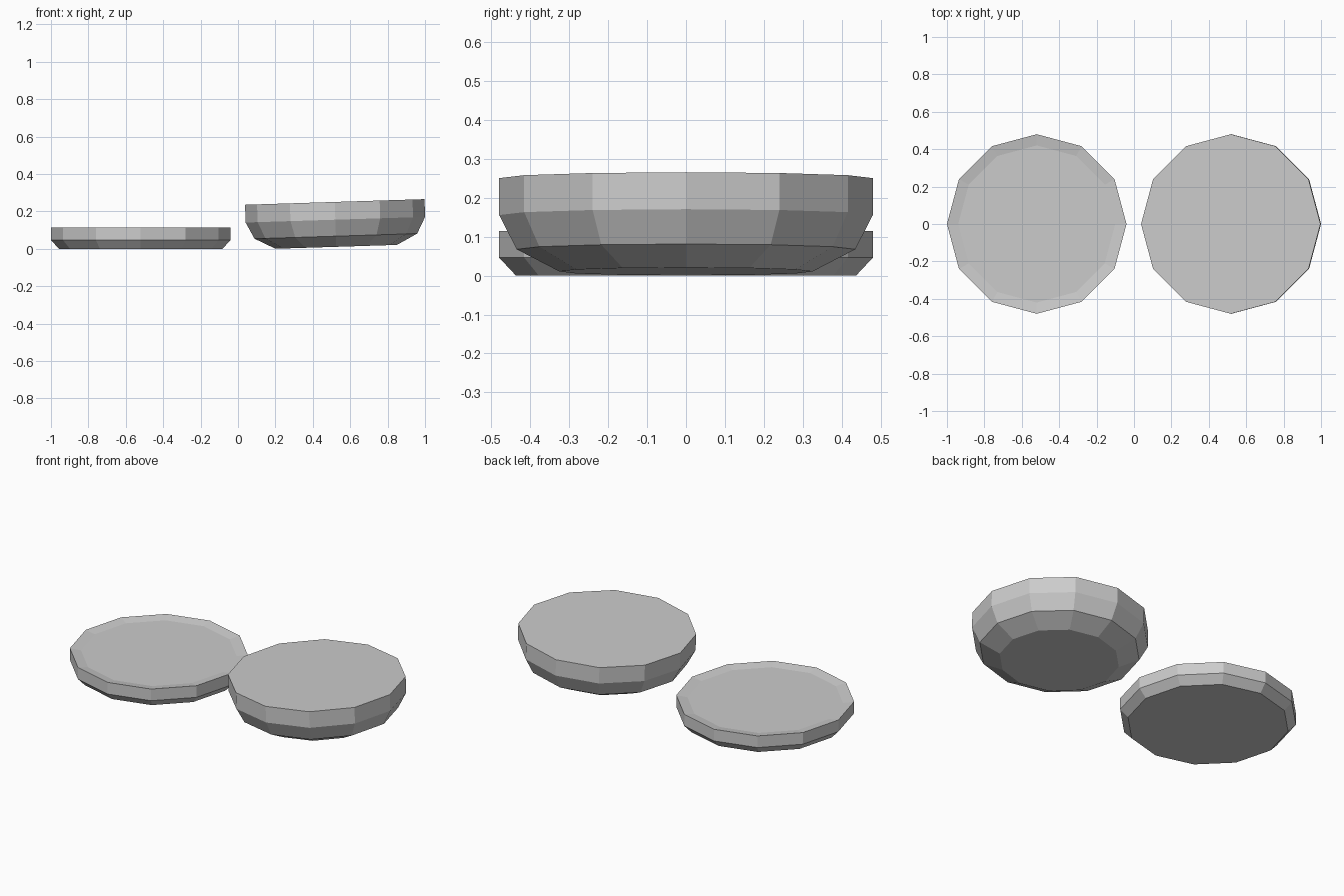
import bpy, bmesh, math

if "Cube" in bpy.data.objects:
    bpy.data.objects.remove(bpy.data.objects["Cube"])

SIDES = 12


def lathe(name, rings, location, tilt=0.0):
    """Closed low-poly dish from (radius, height) rings, listed bottom to top."""
    bm = bmesh.new()
    loops = []
    for r, z in rings:
        loops.append([bm.verts.new((r * math.cos(i * math.tau / SIDES),
                                    r * math.sin(i * math.tau / SIDES), z))
                      for i in range(SIDES)])
    for a, b in zip(loops, loops[1:]):
        for i in range(SIDES):
            j = (i + 1) % SIDES
            bm.faces.new((a[i], a[j], b[j], b[i]))
    bm.faces.new(loops[0][::-1])
    bm.faces.new(loops[-1])
    mesh = bpy.data.meshes.new(name)
    bm.to_mesh(mesh)
    bm.free()
    obj = bpy.data.objects.new(name, mesh)
    obj.location = location
    obj.rotation_euler.y = tilt
    bpy.context.collection.objects.link(obj)
    return obj


# Shallow plate with a slightly sunken top
lathe("plate", [(0.437, 0), (0.48, 0.046), (0.48, 0.115), (0.42, 0.105)],
      (-0.52, 0, 0))

# Deeper bowl with a flat top, leaning slightly to the left
lathe("bowl", [(0.325, 0), (0.435, 0.057), (0.48, 0.145), (0.48, 0.24)],
      (0.525, 0, 0.0105), -math.radians(1.8))
